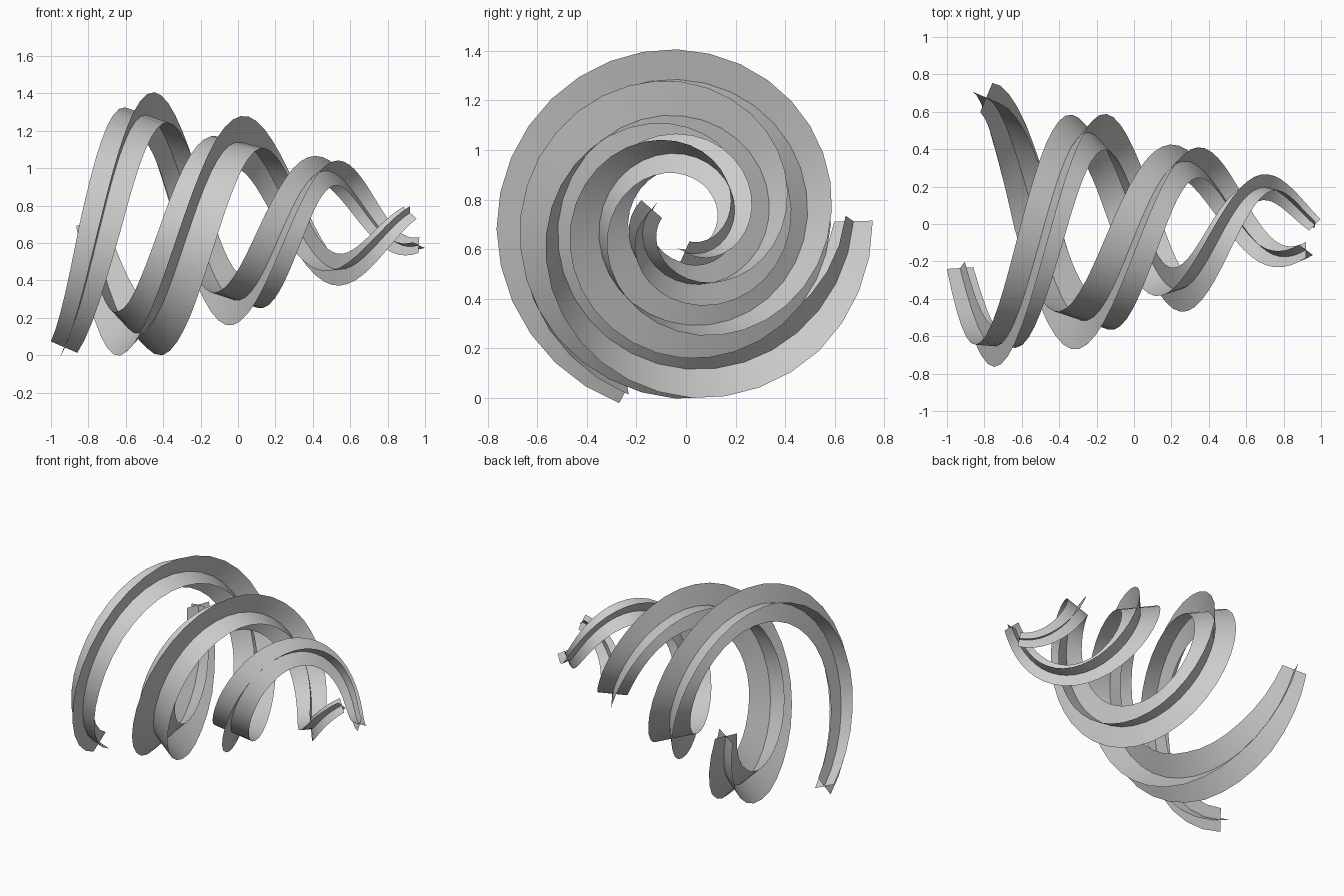
import bpy
from math import sin, cos, radians
from mathutils import Vector

if "Cube" in bpy.data.objects:
    bpy.data.objects.remove(bpy.data.objects["Cube"])

AXIS_Y, AXIS_Z = -0.005, 0.713


def lerp_keys(keys, s):
    for (s0, v0), (s1, v1) in zip(keys, keys[1:]):
        if s <= s1:
            return v0 + (v1 - v0) * (s - s0) / (s1 - s0)
    return keys[-1][1]


def spiral_strand(name, turn, span, bow, taper, lean, sizes, steps):
    """Cross-shaped profile swept along a tapering spiral about the x axis."""
    def point(s):
        a = -radians(turn[0] + (turn[1] - turn[0]) * s)
        x = span[0] + (span[1] - span[0]) * s - 4 * bow * s * (1 - s)
        r = taper[0] - taper[1] * x
        return Vector((x, AXIS_Y + r * cos(a), AXIS_Z + r * sin(a)))

    def tangent(s):
        return (point(s + 1e-3) - point(s - 1e-3)).normalized()

    # starting direction of the fin, then carried along with minimum twist
    a0, k = -radians(turn[0]), radians(lean)
    fin = Vector((sin(k), cos(k) * cos(a0), cos(k) * sin(a0)))
    t_old = tangent(0)
    verts, faces = [], []
    for i in range(steps + 1):
        s = i / steps
        t = tangent(s)
        fin = t_old.rotation_difference(t) @ fin
        fin = (fin - t * fin.dot(t)).normalized()
        t_old = t
        p, h = point(s), lerp_keys(sizes, s)
        for d in (fin, t.cross(fin)):
            verts += [p + d * h, p, p - d * h]
    # two crossing ribbons, each two faces wide
    for i in range(steps):
        for c in (0, 1, 3, 4):
            q = i * 6 + c
            faces.append((q, q + 1, q + 7, q + 6))
    mesh = bpy.data.meshes.new(name)
    mesh.from_pydata(verts, [], faces)
    mesh.polygons.foreach_set("use_smooth", [True] * len(faces))
    mesh.update()
    obj = bpy.data.objects.new(name, mesh)
    bpy.context.collection.objects.link(obj)
    return obj


# strand that starts at the back of the wide end
spiral_strand("spiral_strand_short", (0, 560), (-0.79, 0.92), 0.008,
              (0.432, 0.315), 23,
              [(0, .084), (.08, .138), (.16, .168), (.24, .168), (.32, .16),
               (.48, .142), (.64, .113), (.8, .082), (1, .055)], 50)

# strand that starts under the wide end
spiral_strand("spiral_strand_long", (109, 810), (-0.93, 0.967), -0.02,
              (0.422, 0.308), -21,
              [(0, .077), (.1, .112), (.225, .128), (.35, .136), (.48, .14),
               (.61, .122), (.74, .094), (.87, .068), (1, .046)], 62)
